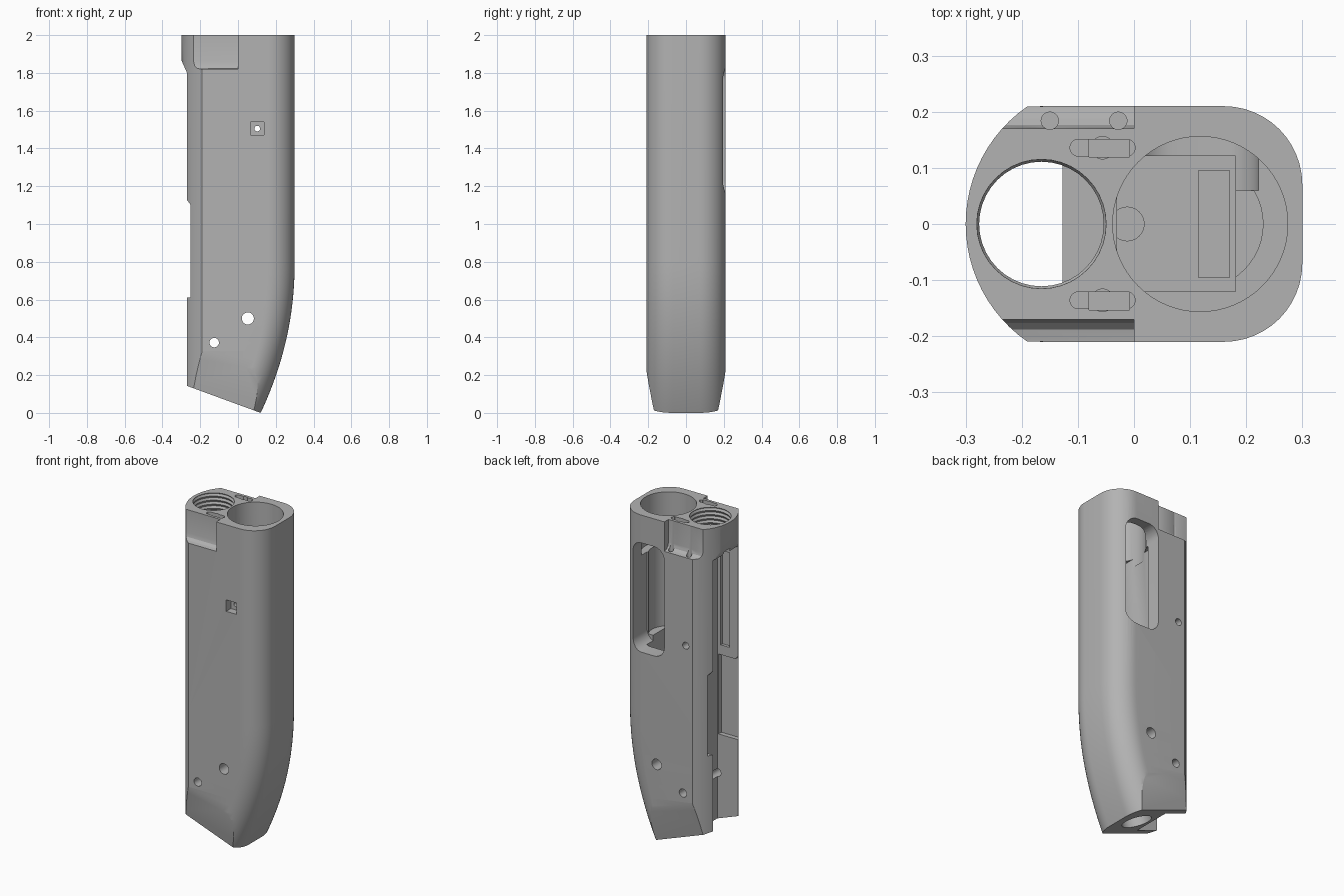
import bpy, bmesh, math
from mathutils import Vector

if "Cube" in bpy.data.objects:
    bpy.data.objects.remove(bpy.data.objects["Cube"])

grey = bpy.data.materials.new("mid grey")
grey.use_nodes = True
colour = (0.45, 0.45, 0.45, 1)
grey.diffuse_color = colour
grey.node_tree.nodes["Principled BSDF"].inputs["Base Color"].default_value = colour


def finish(bm, name):
    bmesh.ops.recalc_face_normals(bm, faces=bm.faces[:])
    mesh = bpy.data.meshes.new(name)
    bm.to_mesh(mesh)
    bm.free()
    mesh.materials.append(grey)
    obj = bpy.data.objects.new(name, mesh)
    bpy.context.collection.objects.link(obj)
    return obj


def loft(rings):
    """Skin a stack of equal-length point rings and cap both ends."""
    bm = bmesh.new()
    rows = [[bm.verts.new(p) for p in ring] for ring in rings]
    n = len(rows[0])
    for low, high in zip(rows, rows[1:]):
        for i in range(n):
            j = (i + 1) % n
            bm.faces.new((low[i], low[j], high[j], high[i]))
    bm.faces.new(rows[0])
    bm.faces.new(rows[-1])
    return bm


def arc(cx, cy, r, a, b, n):
    return [(cx + r * math.cos(a + (b - a) * i / n),
             cy + r * math.sin(a + (b - a) * i / n)) for i in range(n + 1)]


def circle(cx, cy, r, n=40):
    return arc(cx, cy, r, 0, 2 * math.pi, n)[:-1]


def rect(x0, x1, y0, y1):
    return [(x0, y0), (x1, y0), (x1, y1), (x0, y1)]


def rounded(x0, x1, y0, y1, r):
    q = math.pi / 2
    corners = [(x1 - r, y1 - r), (x0 + r, y1 - r), (x0 + r, y0 + r), (x1 - r, y0 + r)]
    return [p for k, c in enumerate(corners) for p in arc(*c, r, k * q, k * q + q, 8)]


cutters = []


def cut(name, points, axis, a, b):
    """Queue a prism cutter: a 2D outline extruded along an axis."""
    place = {"x": lambda p, t: (t, p[0], p[1]),
             "y": lambda p, t: (p[0], t, p[1]),
             "z": lambda p, t: (p[0], p[1], t)}[axis]
    bm = loft([[place(p, t) for p in points] for t in (a, b)])
    cutters.append(finish(bm, name))


# Outer shell: rounded back, bowed open side, curving in towards the foot
def outline(right):
    r, half = 0.14, 0.21
    c = right - r
    end = math.atan2(half, -0.145)
    return (arc(c, r - half, r, -math.pi / 2, 0, 12)
            + arc(c, half - r, r, 0, math.pi / 2, 12)
            + arc(-0.045, 0, 0.255, end, 2 * math.pi - end, 24))


levels = [-0.06 + 0.86 * i / 20 for i in range(21)] + [2]
rings = []
for z in levels:
    right = 0.3 - 0.18 * (max(0, 0.8 - z) / 0.8) ** 2.1
    rings.append([(x, y, z) for x, y in outline(right)])
bm = loft(rings)


def slice_off(point, normal):
    geom = bm.verts[:] + bm.edges[:] + bm.faces[:]
    out = bmesh.ops.bisect_plane(bm, geom=geom, plane_co=point, plane_no=normal,
                                 clear_outer=True)
    edges = [e for e in out["geom_cut"] if isinstance(e, bmesh.types.BMEdge)]
    bmesh.ops.edgeloop_fill(bm, edges=edges)


# Slanted foot and its two side chamfers
up = Vector((0.344, 0, 0.939))
foot = Vector((0, 0, 0.044))
slice_off(foot, -up)
for s in (1, -1):
    slice_off(foot + Vector((0, 0.17 * s, 0)), Vector((0, 0.2 * s, 0)) - up * 0.04)
grip = finish(bm, "grip_housing")

# Open channel along the -x side, wider in the middle
cut("channel", [(-0.4, -0.2), (-0.127, -0.2), (-0.127, 1.8), (-0.27, 1.8),
                (-0.31, 1.89), (-0.4, 1.9)], "y", -0.122, 0.122)
cut("channel_middle", [(-0.4, 0.61), (-0.135, 0.61), (-0.135, 1.1), (-0.25, 1.1),
                       (-0.28, 1.14), (-0.4, 1.14)], "y", -0.15, 0.15)
cut("channel_groove", rect(-0.21, -0.15, -0.14, 0.14), "z", 1.16, 1.74)

# Threaded socket in the cap
thread = []
for i in range(24):
    r = 0.118 if i % 2 == 0 else 0.111
    thread.append([(x, y, 2.02 - i * 0.0125) for x, y in circle(-0.165, 0, r)])
cutters.append(finish(loft(thread), "thread"))

# Main bore, inner bore and rectangular well
cut("bore", circle(0.118, 0, 0.156, 64), "z", 1.7, 2.1)
cut("inner_bore", circle(0.115, 0, 0.115, 48), "z", 1.2, 1.75)
cut("well", rect(-0.03, 0.181, -0.12, 0.121), "z", 0.65, 1.75)
cut("well_floor", rect(0.115, 0.17, -0.095, 0.095), "z", 0.57, 0.7)
cut("wire_hole", circle(-0.012, 0, 0.03), "z", 0.3, 0.7)

# Side window opening into the bore
cut("window", rounded(0, 0.222, 1.16, 1.83, 0.07), "y", 0.06, 0.3)

# Stepped shoulders and slots beside the cap
for s in (1, -1):
    shoulder = [(0.17, 2.1), (0.17, 1.86), (0.176, 1.837), (0.188, 1.824),
                (0.205, 1.82), (0.3, 1.81), (0.3, 2.1)]
    cut("shoulder", [(y * s, z) for y, z in shoulder], "x", -0.4, 0)
    y = 0.136 * s
    cut("slot", rounded(-0.114, 0.002, y - 0.015, y + 0.015, 0.0148), "z", 1.96, 2.1)
    cut("slot_round", circle(-0.056, y, 0.02), "z", 1.94, 2.1)
    cut("slot_pocket", rect(-0.08, -0.008, y - 0.017, y + 0.015), "z", 1.85, 2.1)
for x in (-0.15, -0.028):
    cut("cap_groove", circle(x, 0.184, 0.0155, 24), "z", 1.76, 2.1)

# Cross holes, square nut recess and side screw hole
cut("pin_hole", circle(0.052, 0.5, 0.032), "y", -0.3, 0.3)
cut("small_pin_hole", circle(-0.126, 0.372, 0.025), "y", -0.3, 0.3)
cut("nut_recess", rect(0.067, 0.137, 1.47, 1.54), "y", -0.3, -0.165)
cut("nut_hole", circle(0.102, 1.505, 0.015, 24), "y", -0.3, -0.05)
cut("screw_hole", circle(-0.145, 1.28, 0.021), "y", 0.1, 0.3)

# Round recess in the slanted foot
cut("foot_recess", circle(0, 0, 0.085), "z", -0.05, 0.05)
cutters[-1].rotation_euler = (0, math.atan2(up.x, up.z), 0)
cutters[-1].location = (-0.02, 0, 0.051)
cut("foot_screw", circle(0, 0, 0.025), "z", -0.05, 0.12)
cutters[-1].rotation_euler = (0, math.atan2(up.x, up.z), 0)
cutters[-1].location = (-0.02, 0, 0.051)

# Carve the housing, then drop the cutters
bpy.ops.object.select_all(action="DESELECT")
bpy.context.view_layer.objects.active = grip
grip.select_set(True)
for cutter in cutters:
    cutter.hide_render = True
    mod = grip.modifiers.new(cutter.name, "BOOLEAN")
    mod.operation = "DIFFERENCE"
    mod.solver = "EXACT"
    mod.object = cutter
    bpy.ops.object.modifier_apply(modifier=mod.name)
    bpy.data.objects.remove(cutter)

bpy.ops.object.shade_smooth_by_angle(angle=math.radians(28))
